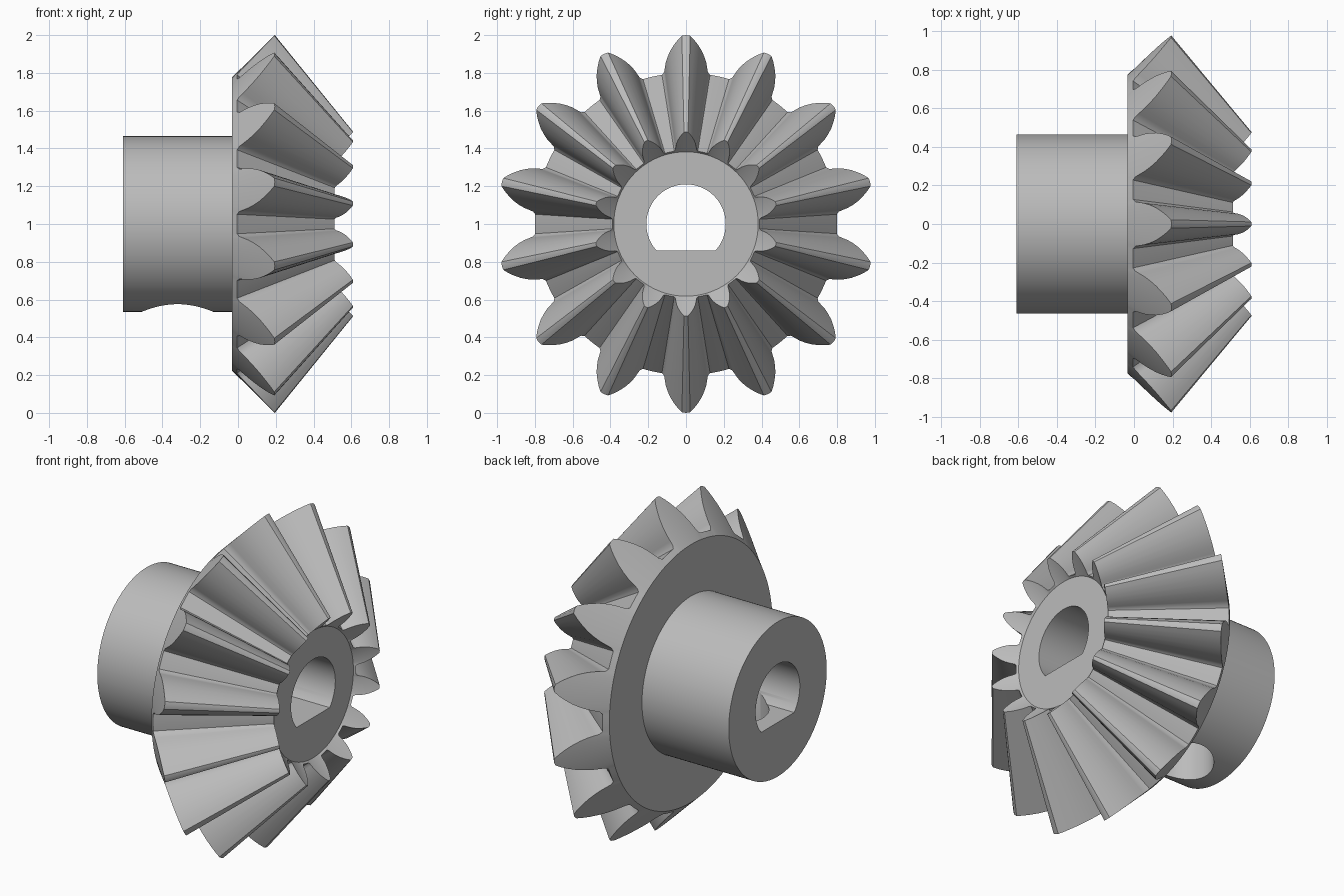
import bpy, bmesh, math
from mathutils import Matrix

TEETH = 14
APEX = 1.005          # x where all tooth lines meet
INNER = 0.488         # size of the small tooth end relative to the large one
CENTRE_Z = 1.0
HUB_R, HUB_BACK, DISC_X, DISC_R = 0.465, -0.61, -0.033, 0.775

cube = bpy.data.objects.get("Cube")
if cube:
    bpy.data.objects.remove(cube)

steel = bpy.data.materials.new("steel grey")
steel.use_nodes = True
steel.diffuse_color = (0.5, 0.5, 0.5, 1)
steel.node_tree.nodes["Principled BSDF"].inputs["Base Color"].default_value = (0.5, 0.5, 0.5, 1)


def make_object(name, bm):
    bmesh.ops.recalc_face_normals(bm, faces=bm.faces)
    mesh = bpy.data.meshes.new(name)
    bm.to_mesh(mesh)
    bm.free()
    mesh.materials.append(steel)
    obj = bpy.data.objects.new(name, mesh)
    bpy.context.collection.objects.link(obj)
    return obj


# Half tooth flank: (radius, half width), root fillet to tip
flank = [(0.8, 0.128), (0.812, 0.116), (0.83, 0.113), (0.86, 0.108), (0.89, 0.098),
         (0.92, 0.084), (0.95, 0.064), (0.975, 0.044), (0.997, 0.022)]
half = [(r, w / r) for r, w in flank]
pitch = 2 * math.pi / TEETH
tooth = ([(0.8, -pitch / 2), (0.8, -0.19)] + [(r, -a) for r, a in half]
         + [(1.0, 0.0)] + [(r, a) for r, a in reversed(half)] + [(0.8, 0.19)])
outline = [(r, a + i * pitch) for i in range(TEETH) for r, a in tooth]

# Gear and hub as one chain of rings around the x axis
bm = bmesh.new()


def ring(place):
    verts = []
    for r, a in outline:
        x, rad = place(r)
        verts.append(bm.verts.new((x, rad * math.sin(a), CENTRE_Z + rad * math.cos(a))))
    return verts


def back_cone(r):
    return r - 0.805


rings = [
    ring(lambda r: (HUB_BACK, HUB_R)),
    ring(lambda r: (DISC_X, HUB_R)),
    ring(lambda r: (DISC_X, DISC_R)),
    ring(lambda r: (back_cone(r), r)),
    ring(lambda r: (APEX + (back_cone(r) - APEX) * INNER, r * INNER)),
    ring(lambda r: (0.5, 0.382)),
]
n = len(outline)
for a, b in zip(rings, rings[1:]):
    for i in range(n):
        j = (i + 1) % n
        bm.faces.new((a[i], a[j], b[j], b[i]))
bm.faces.new(rings[0])
bm.faces.new(rings[-1])
gear = make_object("bevel_gear", bm)

# D-shaped bore cutter with its flat at the bottom
bm = bmesh.new()
bore_r, flat = 0.21, -0.14
end = math.pi - math.acos(-flat / bore_r)
angles = [-end + 2 * end * i / 64 for i in range(65)]
bore = bm.faces.new([bm.verts.new((-1, bore_r * math.sin(a), CENTRE_Z + bore_r * math.cos(a)))
                     for a in angles])
extruded = bmesh.ops.extrude_face_region(bm, geom=[bore])["geom"]
bmesh.ops.translate(bm, vec=(2, 0, 0),
                    verts=[v for v in extruded if isinstance(v, bmesh.types.BMVert)])
bore_cutter = make_object("bore_cutter", bm)

# Set screw hole cutter, from under the hub up into the bore
bm = bmesh.new()
bmesh.ops.create_cone(bm, cap_ends=True, segments=64, radius1=0.19, radius2=0.19, depth=0.8,
                      matrix=Matrix.Translation((-0.32, 0, CENTRE_Z - 0.4)))
screw_cutter = make_object("screw_hole_cutter", bm)

# Cut the holes and remove the cutters
bpy.ops.object.select_all(action='DESELECT')
gear.select_set(True)
bpy.context.view_layer.objects.active = gear
for cutter in (bore_cutter, screw_cutter):
    cutter.hide_render = True
    mod = gear.modifiers.new(cutter.name, 'BOOLEAN')
    mod.operation = 'DIFFERENCE'
    mod.solver = 'EXACT'
    mod.object = cutter
    bpy.ops.object.modifier_apply(modifier=mod.name)
    bpy.data.objects.remove(cutter)

bpy.ops.object.shade_smooth_by_angle(angle=math.radians(30))
